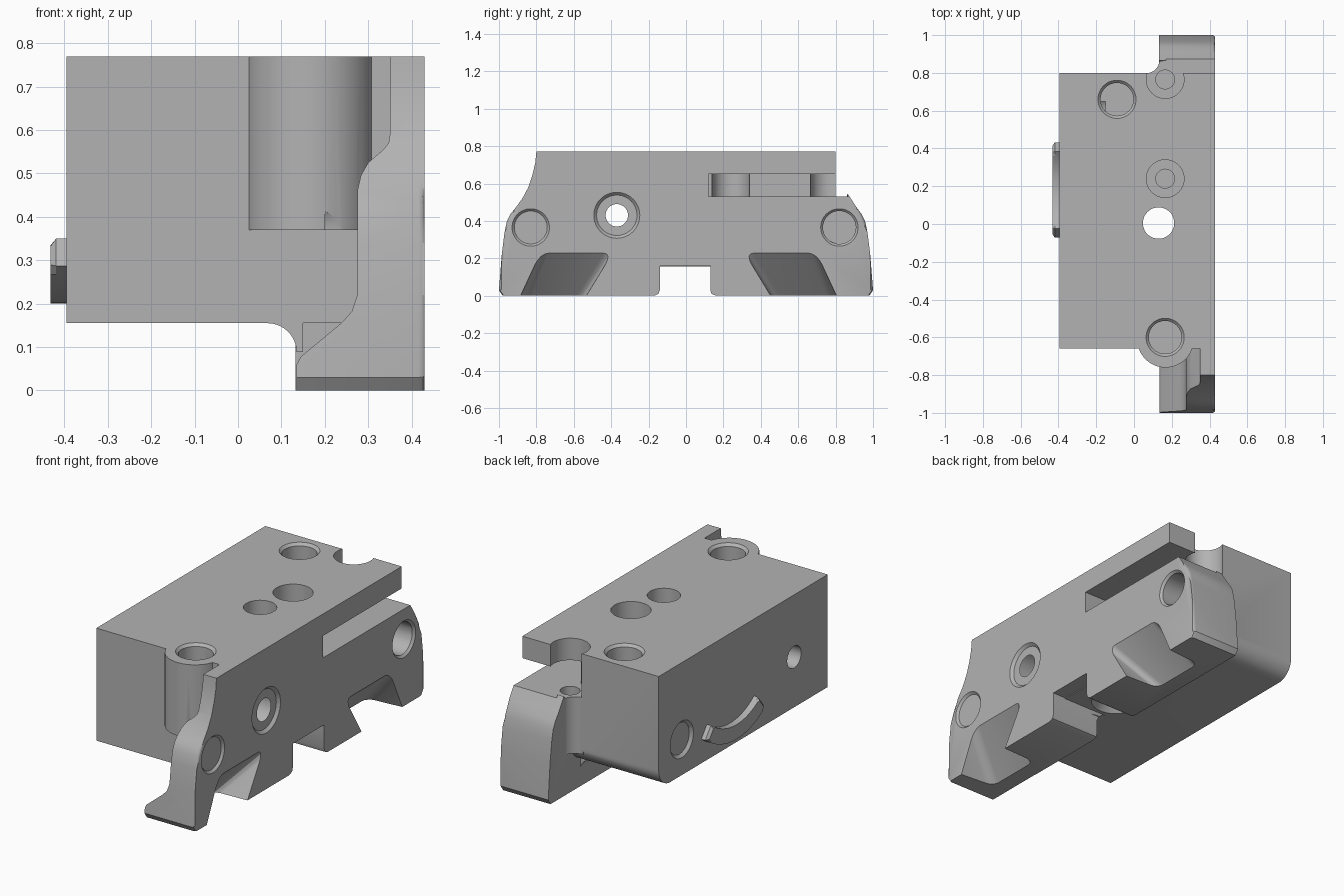
import bpy, bmesh, math
from mathutils import Vector, Matrix

if "Cube" in bpy.data.objects:
    bpy.data.objects.remove(bpy.data.objects["Cube"], do_unlink=True)

metal = bpy.data.materials.new("plain grey metal")
metal.use_nodes = True
GREY = (0.45, 0.45, 0.45, 1)
metal.diffuse_color = GREY
metal.node_tree.nodes["Principled BSDF"].inputs["Base Color"].default_value = GREY


def to_object(name, bm):
    bmesh.ops.recalc_face_normals(bm, faces=bm.faces[:])
    mesh = bpy.data.meshes.new(name)
    bm.to_mesh(mesh)
    bm.free()
    mesh.materials.append(metal)
    ob = bpy.data.objects.new(name, mesh)
    bpy.context.collection.objects.link(ob)
    return ob


def prism_bm(points, axis, a, b):
    """Extrude a 2D outline along an axis from a to b."""
    place = {"x": lambda p, t: (t, p[0], p[1]),
             "y": lambda p, t: (p[0], t, p[1]),
             "z": lambda p, t: (p[0], p[1], t)}[axis]
    bm = bmesh.new()
    lo = [bm.verts.new(place(p, a)) for p in points]
    hi = [bm.verts.new(place(p, b)) for p in points]
    bm.faces.new(lo)
    bm.faces.new(hi[::-1])
    for i in range(len(points)):
        j = (i + 1) % len(points)
        bm.faces.new((lo[i], lo[j], hi[j], hi[i]))
    return bm


def prism(name, points, axis, a, b):
    return to_object(name, prism_bm(points, axis, a, b))


def box(name, x, y, z):
    return prism(name, [(x[0], y[0]), (x[1], y[0]), (x[1], y[1]), (x[0], y[1])], "z", *z)


def cylinder(name, start, end, r1, r2=None):
    start, end = Vector(start), Vector(end)
    d = end - start
    bm = bmesh.new()
    turn = d.to_track_quat("Z", "Y").to_matrix().to_4x4()
    bmesh.ops.create_cone(bm, cap_ends=True, segments=48, radius1=r1,
                          radius2=r1 if r2 is None else r2, depth=d.length,
                          matrix=Matrix.Translation((start + end) / 2) @ turn)
    return to_object(name, bm)


def arc(cx, cy, r, a0, a1, n=10):
    return [(cx + r * math.cos(math.radians(a0 + (a1 - a0) * i / n)),
             cy + r * math.sin(math.radians(a0 + (a1 - a0) * i / n))) for i in range(n + 1)]


def combine(target, other, operation):
    mod = target.modifiers.new(operation, "BOOLEAN")
    mod.operation, mod.solver, mod.object = operation, "EXACT", other
    bpy.context.view_layer.objects.active = target
    bpy.ops.object.modifier_apply(modifier=mod.name)
    bpy.data.objects.remove(other, do_unlink=True)


def cut(target, other):
    combine(target, other, "DIFFERENCE")


def join(target, other):
    combine(target, other, "UNION")


FACE, TOP, BASE = 0.43, 0.77, 0.155

# side flange, with softened outer rim on both wings and feet
outline = [(-0.8, TOP), (-0.806, 0.71), (-0.82, 0.65), (-0.843, 0.58), (-0.875, 0.52),
           (-0.915, 0.465), (-0.94, 0.435), (-0.957, 0.4), (-0.97, 0.34), (-0.985, 0.22),
           (-1, 0.03), (-0.98, 0), (-0.17, 0), (-0.147, 0.01), (-0.14, 0.03), (-0.14, 0.16),
           (0.13, 0.16), (0.13, 0.03), (0.137, 0.01), (0.16, 0), (0.98, 0), (1, 0.03),
           (0.985, 0.22), (0.97, 0.34), (0.957, 0.4), (0.94, 0.435), (0.91, 0.475),
           (0.865, 0.545), (0.855, 0.53), (0.8, 0.53), (0.8, TOP)]
bm = prism_bm(outline, "x", 0.133, FACE)
rim = [e for e in bm.edges if all(v.co.x > 0.4 and abs(v.co.y) > 0.81 and v.co.z < 0.5
                                  for v in e.verts)]
bmesh.ops.bevel(bm, geom=rim, offset=0.014, segments=2, affect="EDGES", profile=0.5)
body = to_object("mounting_block", bm)

# thin the front wing down to its foot
inner = [(0.135, -0.1), (0.135, 0.06), (0.145, 0.078), (0.24, 0.157), (0.262, 0.182),
         (0.275, 0.22), (0.275, 0.46), (0.283, 0.495), (0.3, 0.525), (0.335, 0.555),
         (0.347, 0.57), (0.35, 0.59), (0.35, 0.9), (0, 0.9), (0, -0.1)]
cut(body, prism("front_wing_cutter", inner, "y", -1.2, -0.64))

# main block with a rounded lower rear edge
block = [(-0.66, BASE), *arc(0.7, BASE + 0.1, 0.1, -90, 0), (0.8, TOP), (-0.66, TOP)]
join(body, prism("main_block", block, "x", -0.395, 0.35))

# coves below the block and at the rear wing
for y0, y1 in ((-0.66, -0.14), (0.13, 0.72)):
    cove = arc(0.068, 0.088, 0.067, 90, 0) + [(0.15, 0.088), (0.15, 0.17), (0.068, 0.17)]
    join(body, prism("lower_cove", cove, "y", y0, y1))
rear = arc(0.063, 0.87, 0.072, -90, 0) + [(0.15, 0.87), (0.15, 0.78), (0.063, 0.78)]
join(body, prism("rear_cove", rear, "z", 0.22, 0.53))

# front screw boss
join(body, cylinder("front_boss", (0.167, -0.61, 0.37), (0.167, -0.61, TOP), 0.15))

# long side slot, open at the rear
cut(body, box("side_slot", (0.17, 0.6), (0.12, 1.2), (0.53, 0.65)))

# sloped pockets under the flange
for side in (-1, 1):
    bm = bmesh.new()
    for x, y, z in ((0.45, 0.77, 0.25), (0.45, 0.38, 0.25), (0.45, 0.9, -0.03),
                    (0.45, 0.55, -0.03), (0.2, 0.88, -0.03), (0.2, 0.56, -0.03)):
        if side > 0:
            y -= 0.08
        bm.verts.new((x, side * y, z))
    bmesh.ops.convex_hull(bm, input=bm.verts[:])
    bmesh.ops.dissolve_limit(bm, angle_limit=0.01, verts=bm.verts[:], edges=bm.edges[:])
    ridge = [e for e in bm.edges if max(v.co.z for v in e.verts) > 0.2
             and min(v.co.x for v in e.verts) < 0.3]
    bmesh.ops.bevel(bm, geom=ridge, offset=0.04, segments=4, affect="EDGES", profile=0.5)
    cut(body, to_object("pocket_cutter", bm))

# vertical bores: x, y, radius, floor height, chamfer
for x, y, r, floor, chamfer in ((0.165, -0.6, 0.087, 0.42, 0.014),
                                (-0.09, 0.66, 0.087, 0.42, 0.014),
                                (0.165, 0.24, 0.1, 0.53, 0), (0.165, 0.24, 0.05, 0.3, 0),
                                (0.165, 0.765, 0.1, 0.53, 0), (0.165, 0.765, 0.05, 0.35, 0),
                                (0.13, 0.005, 0.083, -0.1, 0)):
    cut(body, cylinder("bore", (x, y, floor), (x, y, 0.9), r))
    if chamfer:
        cut(body, cylinder("chamfer", (x, y, TOP - chamfer), (x, y, TOP + chamfer),
                           r, r + 2 * chamfer))
cut(body, cylinder("lower_countersink", (0.13, 0.005, 0.13), (0.13, 0.005, 0.2), 0.15, 0.08))

# sideways bores in the flange: y, z, radius, inner end, chamfer
for y, z, r, end, chamfer in ((-0.83, 0.365, 0.088, 0.2, 0.012),
                              (0.82, 0.365, 0.088, 0.22, 0.012),
                              (-0.37, 0.43, 0.108, 0.25, 0.015),
                              (-0.37, 0.43, 0.06, -0.6, 0)):
    cut(body, cylinder("side_bore", (end, y, z), (0.6, y, z), r))
    if chamfer:
        cut(body, cylinder("side_chamfer", (FACE - chamfer, y, z), (FACE + chamfer, y, z),
                           r, r + 2 * chamfer))

# blind bore on the far side
cut(body, cylinder("far_bore", (-0.6, 0.6, 0.35), (-0.15, 0.6, 0.35), 0.085))
cut(body, cylinder("far_chamfer", (-0.41, 0.6, 0.35), (-0.38, 0.6, 0.35), 0.115, 0.085))

# curved raised rib on the far side
rib = arc(0.18, 0.61, 0.41, -128, -52, 16) + arc(0.18, 0.61, 0.33, -52, -128, 16)
bm = prism_bm(rib, "x", -0.432, -0.39)
outer = [e for e in bm.edges if all(v.co.x < -0.43 for v in e.verts)]
bmesh.ops.bevel(bm, geom=outer, offset=0.013, segments=1, affect="EDGES")
rib_object = to_object("curved_rib", bm)

# shading
for ob in (body, rib_object):
    bpy.ops.object.select_all(action="DESELECT")
    ob.select_set(True)
    bpy.context.view_layer.objects.active = ob
    bpy.ops.object.shade_smooth_by_angle(angle=math.radians(30))
